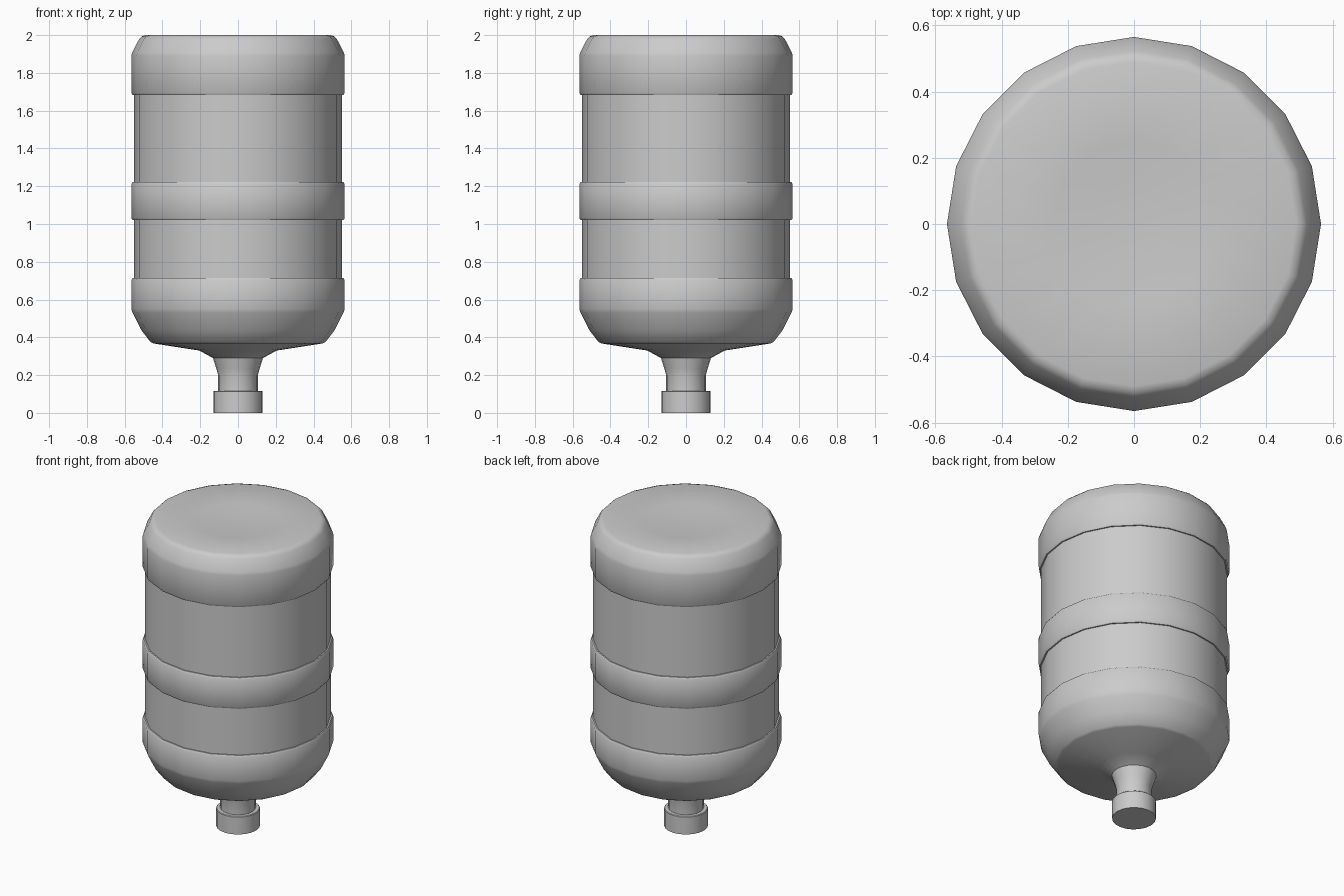
import bpy, bmesh, math

if "Cube" in bpy.data.objects:
    bpy.data.objects.remove(bpy.data.objects["Cube"])

SIDES = 20


def lathe(name, profile, angle):
    """Spin an (r, z) profile around z; radius 0 makes a pole."""
    bm = bmesh.new()
    rings = []
    for r, z in profile:
        if r == 0:
            rings.append([bm.verts.new((0, 0, z))] * SIDES)
        else:
            rings.append([bm.verts.new((r * math.cos(2 * math.pi * i / SIDES),
                                        r * math.sin(2 * math.pi * i / SIDES), z))
                          for i in range(SIDES)])
    for a, b in zip(rings, rings[1:]):
        for i in range(SIDES):
            j = (i + 1) % SIDES
            quad = list(dict.fromkeys((a[i], a[j], b[j], b[i])))
            bm.faces.new(quad)
    bmesh.ops.recalc_face_normals(bm, faces=bm.faces)
    mesh = bpy.data.meshes.new(name)
    bm.to_mesh(mesh)
    bm.free()
    obj = bpy.data.objects.new(name, mesh)
    bpy.context.collection.objects.link(obj)
    bpy.ops.object.select_all(action='DESELECT')
    obj.select_set(True)
    bpy.context.view_layer.objects.active = obj
    bpy.ops.object.shade_smooth_by_angle(angle=math.radians(angle))
    return obj


def band(z0, z1):
    """Raised hoop section of the bottle wall."""
    return [(0.55, z0), (0.558, z0), (0.565, z0 + 0.012),
            (0.565, z1 - 0.012), (0.558, z1), (0.55, z1)]


# Upside-down bottle: neck, shoulder, three hoops, slightly dished base on top
neck = [(0, 0.10), (0.105, 0.10), (0.105, 0.20), (0.115, 0.235), (0.132, 0.29),
        (0.205, 0.33), (0.45, 0.368)]
shoulder = [(0.465, 0.377), (0.513, 0.44), (0.558, 0.53), (0.565, 0.55)]
lower_hoop = band(0.53, 0.715)[3:]
base = [(0.565, 1.89), (0.56, 1.908), (0.523, 1.98), (0.51, 1.993), (0.49, 2.0),
        (0.25, 1.988), (0.13, 1.98), (0, 1.978)]
lathe("bottle", neck + shoulder + lower_hoop + band(1.02, 1.222)
      + band(1.683, 1.91)[:3] + base, 40)

# Cap over the mouth
lathe("cap", [(0, 0), (0.13, 0), (0.13, 0.113), (0.126, 0.117), (0.10, 0.117)], 40)
